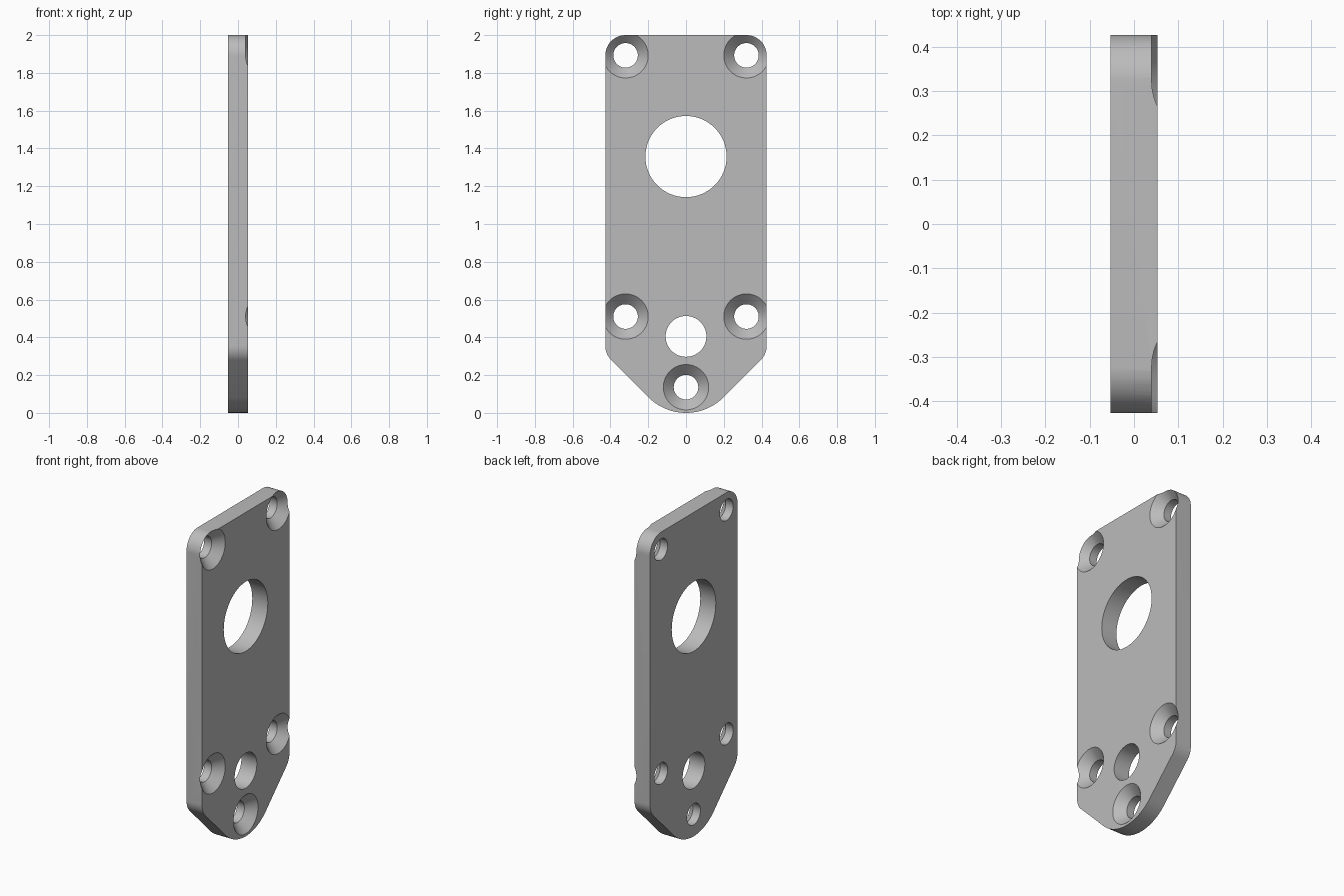
import bpy, bmesh
from math import sin, cos, radians, tau, sqrt

if "Cube" in bpy.data.objects:
    bpy.data.objects.remove(bpy.data.objects["Cube"], do_unlink=True)

HALF_T = 0.053   # half thickness
HALF_W = 0.427   # half width
CORNER = 0.107   # corner radius
NOSE = 0.28      # radius of the rounded bottom end
SEGMENTS = 64

grey = bpy.data.materials.new("plain grey")
grey.use_nodes = True
grey.diffuse_color = (0.5, 0.5, 0.5, 1)
grey.node_tree.nodes["Principled BSDF"].inputs["Base Color"].default_value = (0.5, 0.5, 0.5, 1)


def arc(cy, cz, r, start, end, steps):
    """Points (y, z) along an arc, angles in degrees from +y."""
    angles = [radians(start + (end - start) * i / steps) for i in range(steps + 1)]
    return [(cy + r * cos(a), cz + r * sin(a)) for a in angles]


def make_object(name, bm):
    bmesh.ops.recalc_face_normals(bm, faces=bm.faces)
    mesh = bpy.data.meshes.new(name)
    bm.to_mesh(mesh)
    bm.free()
    obj = bpy.data.objects.new(name, mesh)
    bpy.context.collection.objects.link(obj)
    mesh.materials.append(grey)
    return obj


def add_cutter(bm, y, z, profile):
    """Revolve (x, radius) pairs around an axis along x through (y, z)."""
    rings = []
    for x, r in profile:
        rings.append([bm.verts.new((x, y + r * cos(tau * i / SEGMENTS), z + r * sin(tau * i / SEGMENTS)))
                      for i in range(SEGMENTS)])
    for a, b in zip(rings, rings[1:]):
        for i in range(SEGMENTS):
            j = (i + 1) % SEGMENTS
            bm.faces.new((a[i], a[j], b[j], b[i]))
    bm.faces.new(rings[0])
    bm.faces.new(rings[-1])


# Plate outline: right half from the bottom upwards, then mirrored
inset = HALF_W - CORNER
slope_start = NOSE * (1 - sqrt(2))             # where the 45 degree edge line meets y = 0
fillet_z = slope_start + inset + CORNER * sqrt(2)
half = (arc(0, NOSE, NOSE, -90, -45, 16)
        + arc(inset, fillet_z, CORNER, -45, 0, 8)
        + arc(inset, 2 - CORNER, CORNER, 0, 90, 16))
outline = half + [(-y, z) for y, z in reversed(half[1:])]

bm = bmesh.new()
face = bm.faces.new([bm.verts.new((-HALF_T, y, z)) for y, z in outline])
extruded = bmesh.ops.extrude_face_region(bm, geom=[face])
bmesh.ops.translate(bm, vec=(2 * HALF_T, 0, 0),
                    verts=[v for v in extruded["geom"] if isinstance(v, bmesh.types.BMVert)])
plate = make_object("mounting_plate", bm)

# Countersunk screw holes and plain round holes
screw_r, sink_r, over = 0.065, 0.12, 0.02
screw = [(-HALF_T - over, screw_r), (HALF_T - sink_r + screw_r, screw_r), (HALF_T + over, sink_r + over)]
bm = bmesh.new()
for side in (-1, 1):
    for z in (0.51, 2 - CORNER):
        add_cutter(bm, side * inset, z, screw)
add_cutter(bm, 0, 0.136, screw)
for z, r in ((1.357, 0.215), (0.405, 0.108)):
    add_cutter(bm, 0, z, [(-HALF_T - over, r), (HALF_T + over, r)])
cutter = make_object("hole_cutter", bm)
cutter.hide_render = True

cut = plate.modifiers.new("holes", "BOOLEAN")
cut.operation = "DIFFERENCE"
cut.solver = "EXACT"
cut.object = cutter
bpy.context.view_layer.objects.active = plate
plate.select_set(True)
bpy.ops.object.modifier_apply(modifier=cut.name)
bpy.data.objects.remove(cutter, do_unlink=True)

# Smooth curved walls, sharp rims
bpy.ops.object.shade_smooth_by_angle(angle=radians(30))
